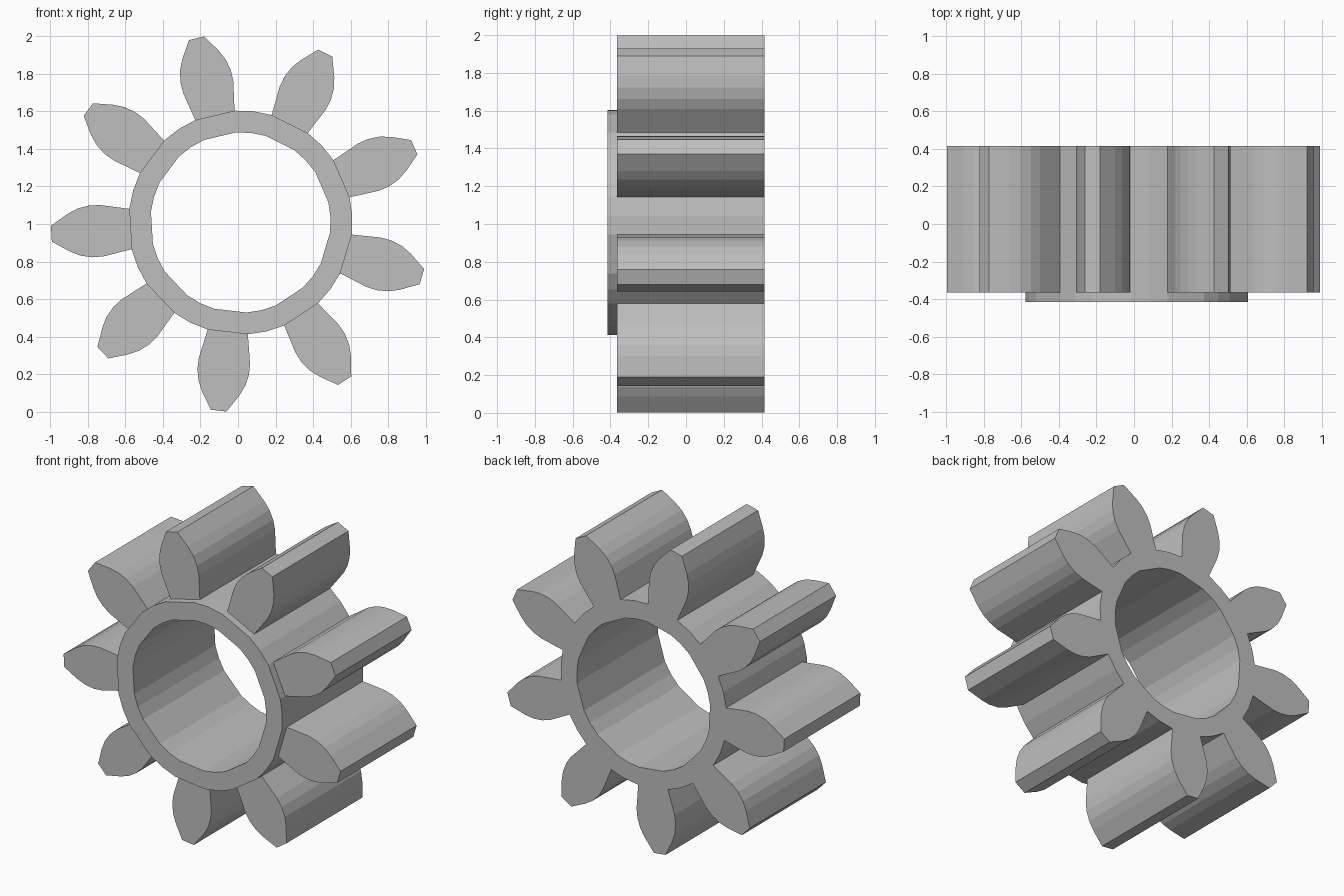
import bpy
import bmesh
from math import sin, cos, radians

cube = bpy.data.objects.get("Cube")
if cube:
    bpy.data.objects.remove(cube)

TEETH = 9
PITCH = 360 / TEETH
START = 103.4                       # angle of the first tooth
CX, CZ = 0.013, 1.008               # gear axis
FRONT, SHOULDER, BACK = -0.415, -0.365, 0.415
R_HUB, R_BORE = 0.596, 0.48
ROOT = 10.4                         # half angle of a tooth root

# One tooth flank: (half width, distance from the axis)
FLANK = [(R_HUB * sin(radians(ROOT)), R_HUB * cos(radians(ROOT))),
         (0.137, 0.74), (0.138, 0.80), (0.125, 0.862),
         (0.100, 0.916), (0.042, 1.008)]

bm = bmesh.new()


def face(points):
    bm.faces.new([bm.verts.new(p) for p in points])


def polar(radius, degrees, y):
    a = radians(degrees)
    return (CX + radius * cos(a), y, CZ + radius * sin(a))


def wall(a, b, y0, y1):
    """Quad joining two profile points, given as functions of y."""
    face([a(y0), b(y0), b(y1), a(y1)])


def hub_sector(a0, a1, has_tooth):
    def on(radius, angle):
        return lambda y: polar(radius, angle, y)
    o0, o1 = on(R_HUB, a0), on(R_HUB, a1)
    i0, i1 = on(R_BORE, a0), on(R_BORE, a1)
    wall(o0, o1, FRONT, SHOULDER)           # raised front collar
    if not has_tooth:
        wall(o0, o1, SHOULDER, BACK)        # valley floor
    for y0, y1 in ((FRONT, SHOULDER), (SHOULDER, BACK)):
        wall(i1, i0, y0, y1)                # bore
    for y in (FRONT, BACK):
        face([o0(y), o1(y), i1(y), i0(y)])


def tooth(angle):
    c, s = cos(radians(angle)), sin(radians(angle))

    def point(w, r):
        return lambda y: (CX + r * c - w * s, y, CZ + r * s + w * c)
    outline = [point(-w, r) for w, r in FLANK]
    outline += [point(w, r) for w, r in reversed(FLANK)]
    for a, b in zip(outline, outline[1:]):
        wall(a, b, SHOULDER, BACK)
    for y in (SHOULDER, BACK):
        face([p(y) for p in outline])


for i in range(TEETH):
    angle = START + i * PITCH
    tooth(angle)
    hub_sector(angle - ROOT, angle + ROOT, True)
    # The valley between two teeth has two facets
    hub_sector(angle + ROOT, angle + PITCH / 2, False)
    hub_sector(angle + PITCH / 2, angle + PITCH - ROOT, False)

bmesh.ops.remove_doubles(bm, verts=bm.verts, dist=0.0005)
bmesh.ops.recalc_face_normals(bm, faces=bm.faces)

mesh = bpy.data.meshes.new("pinion_gear")
bm.to_mesh(mesh)
bm.free()
gear = bpy.data.objects.new("pinion_gear", mesh)
bpy.context.collection.objects.link(gear)

# Plain grey
grey = bpy.data.materials.new("plain_grey")
grey.use_nodes = True
color = (0.52, 0.52, 0.52, 1)
grey.diffuse_color = color
grey.node_tree.nodes["Principled BSDF"].inputs["Base Color"].default_value = color
mesh.materials.append(grey)
